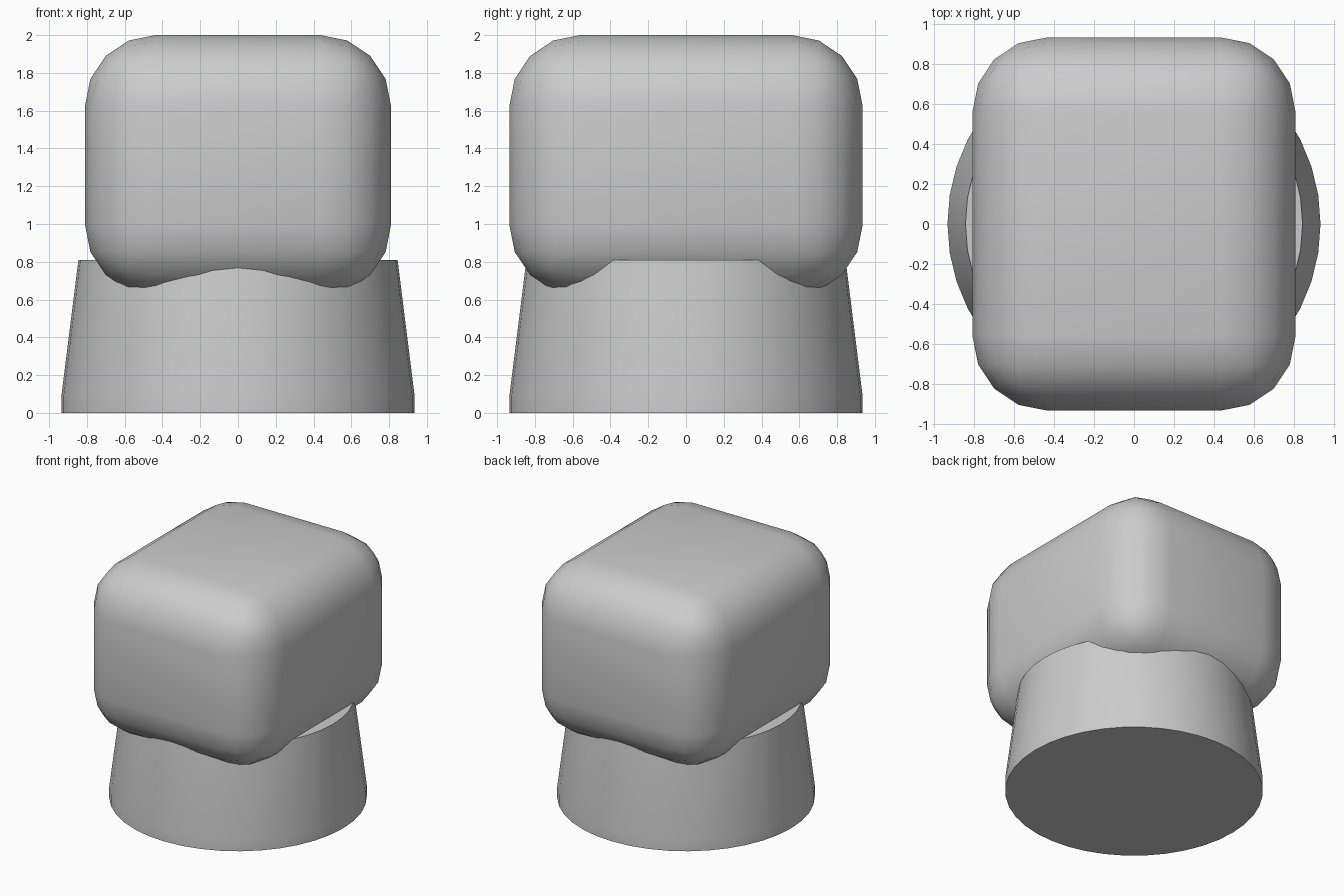
import bpy
import bmesh
import math
from mathutils import Matrix

if "Cube" in bpy.data.objects:
    bpy.data.objects.remove(bpy.data.objects["Cube"], do_unlink=True)

grey = bpy.data.materials.new("plain grey")
grey.use_nodes = True
colour = (0.6, 0.6, 0.6, 1)
grey.diffuse_color = colour
grey.node_tree.nodes["Principled BSDF"].inputs["Base Color"].default_value = colour


def finish(name, bm, angle):
    bmesh.ops.recalc_face_normals(bm, faces=bm.faces)
    mesh = bpy.data.meshes.new(name)
    bm.to_mesh(mesh)
    bm.free()
    mesh.materials.append(grey)
    obj = bpy.data.objects.new(name, mesh)
    bpy.context.collection.objects.link(obj)
    bpy.ops.object.select_all(action="DESELECT")
    obj.select_set(True)
    bpy.context.view_layer.objects.active = obj
    bpy.ops.object.shade_smooth_by_angle(angle=math.radians(angle))
    return obj


# Rounded block on top
bm = bmesh.new()
bmesh.ops.create_cube(bm, size=1, matrix=Matrix.Translation((0, 0, 1.31))
                      @ Matrix.Diagonal((1.62, 1.87, 1.38, 1)))
bmesh.ops.bevel(bm, geom=bm.edges[:], offset=0.375, segments=4,
                profile=0.5, affect="EDGES")
finish("rounded_head", bm, 60)

# Tapered round base with a short straight foot
bm = bmesh.new()
rings = []
for radius, z in ((0.935, 0), (0.935, 0.09), (0.845, 0.81)):
    rings.append(bmesh.ops.create_circle(
        bm, segments=40, radius=radius, cap_ends=z != 0.09,
        matrix=Matrix.Translation((0, 0, z)))["verts"])
for low, high in zip(rings, rings[1:]):
    for i in range(len(low)):
        j = (i + 1) % len(low)
        bm.faces.new((low[i], low[j], high[j], high[i]))
finish("tapered_base", bm, 40)
